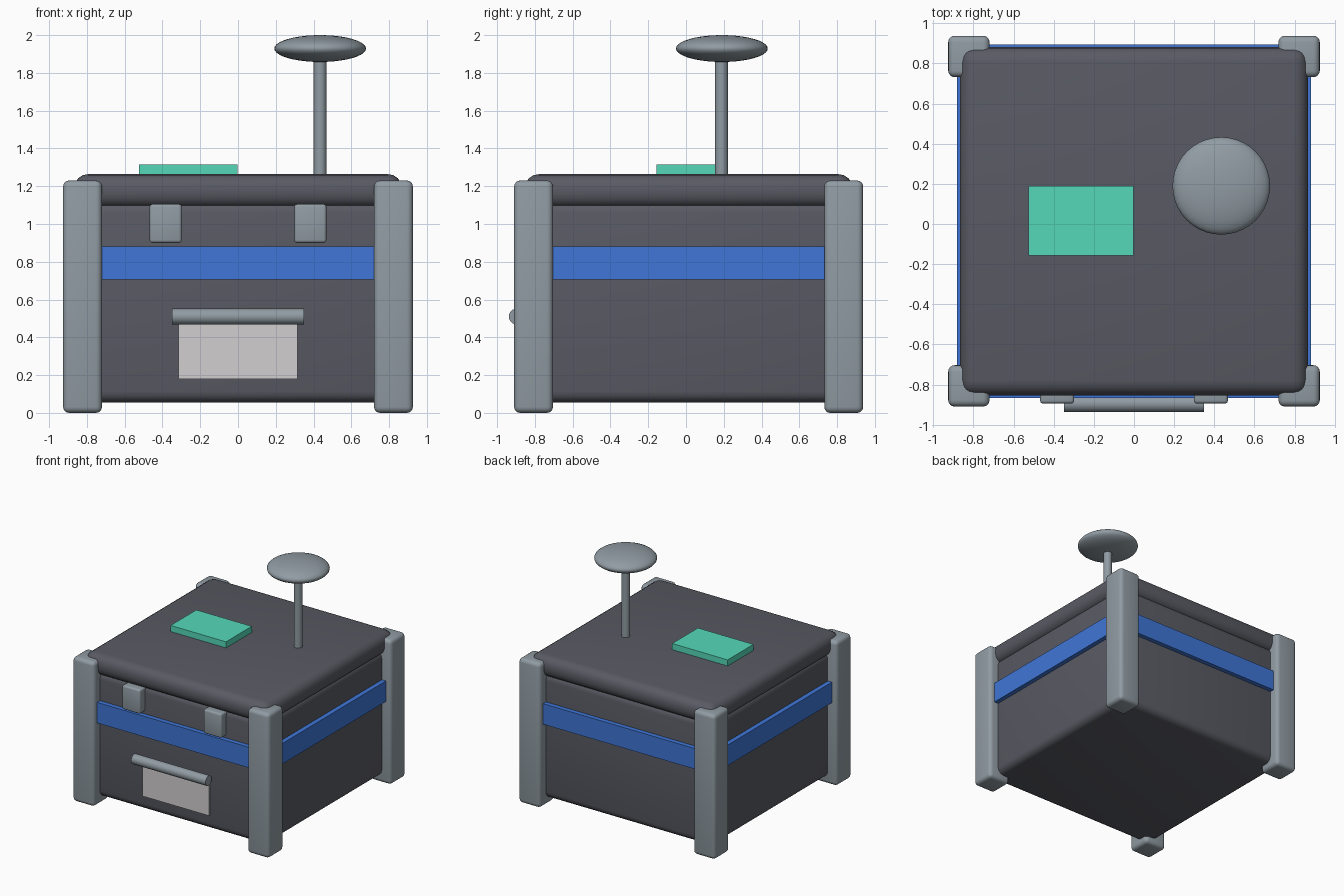
import bpy, math

if "Cube" in bpy.data.objects:
    bpy.data.objects.remove(bpy.data.objects["Cube"])

CY = 0.014  # case centre in y (the front handle shifts it slightly back)


def mat(name, rgb):
    m = bpy.data.materials.new(name)
    m.diffuse_color = (*rgb, 1)
    m.use_nodes = True
    m.node_tree.nodes["Principled BSDF"].inputs["Base Color"].default_value = m.diffuse_color
    return m


DARK = mat("dark_grey", (0.10, 0.103, 0.125))
STEEL = mat("steel_grey", (0.28, 0.33, 0.365))
BLUE = mat("blue", (0.05, 0.18, 0.68))
TEAL = mat("teal", (0.09, 0.69, 0.48))
PALE = mat("pale_grey", (0.64, 0.62, 0.62))


def finish(name, m, smooth=True):
    ob = bpy.context.object
    ob.name = name
    ob.data.materials.append(m)
    if smooth:
        bpy.ops.object.shade_smooth_by_angle(angle=math.radians(40))
    return ob


def box(name, m, x, y, z, bevel=0.0, segments=4):
    """Box from (min, max) pairs, with optional rounded edges."""
    lo, hi = zip(x, y, z)
    bpy.ops.mesh.primitive_cube_add(
        size=1, location=[(a + b) / 2 for a, b in zip(lo, hi)])
    ob = bpy.context.object
    ob.scale = [b - a for a, b in zip(lo, hi)]
    bpy.ops.object.transform_apply(location=False, rotation=False, scale=True)
    if bevel:
        mod = ob.modifiers.new("rounding", "BEVEL")
        mod.width, mod.segments = bevel, segments
        bpy.ops.object.modifier_apply(modifier=mod.name)
    return finish(name, m, bool(bevel))


def case_box(name, m, half, z, bevel=0.0):
    return box(name, m, (-half, half), (CY - half, CY + half), z, bevel)


# Case body, lid and stripe
case_box("body", DARK, 0.842, (0.055, 1.12), 0.06)
case_box("lid", DARK, 0.868, (1.087, 1.264), 0.075)
case_box("stripe", BLUE, 0.881, (0.705, 0.88))

# Corner posts
for sx, side in ((-1, "left"), (1, "right")):
    for sy, end in ((-1, "front"), (1, "back")):
        xs = sorted((sx * 0.72, sx * 0.926))
        ys = sorted((CY + sy * 0.718, CY + sy * 0.924))
        box(f"{end}_{side}_post", STEEL, xs, ys, (0, 1.23), 0.032)
    # Lid latch
    box(f"{side}_latch", STEEL, (sx * 0.383 - 0.085, sx * 0.383 + 0.085),
        (-0.895, -0.80), (0.90, 1.105), 0.015, 3)

# Front plate with handle bar
box("front_plate", PALE, (-0.314, 0.314), (-0.838, -0.82), (0.18, 0.50))
bpy.ops.mesh.primitive_cylinder_add(
    vertices=24, radius=0.042, depth=0.70, location=(0, -0.896, 0.51),
    rotation=(0, math.pi / 2, 0))
finish("handle_bar", STEEL)

# Display panel on the lid
box("display_panel", TEAL, (-0.525, -0.003), (-0.157, 0.19), (1.255, 1.316))

# Antenna: mast and flattened dish
bpy.ops.mesh.primitive_cylinder_add(
    vertices=24, radius=0.034, depth=0.64, location=(0.435, 0.188, 1.58))
finish("antenna_mast", STEEL)
bpy.ops.mesh.primitive_uv_sphere_add(
    segments=40, ring_count=20, radius=1, location=(0.435, 0.19, 1.929))
bpy.context.object.scale = (0.243, 0.243, 0.071)
bpy.ops.object.transform_apply(location=False, rotation=False, scale=True)
finish("antenna_dish", STEEL)
